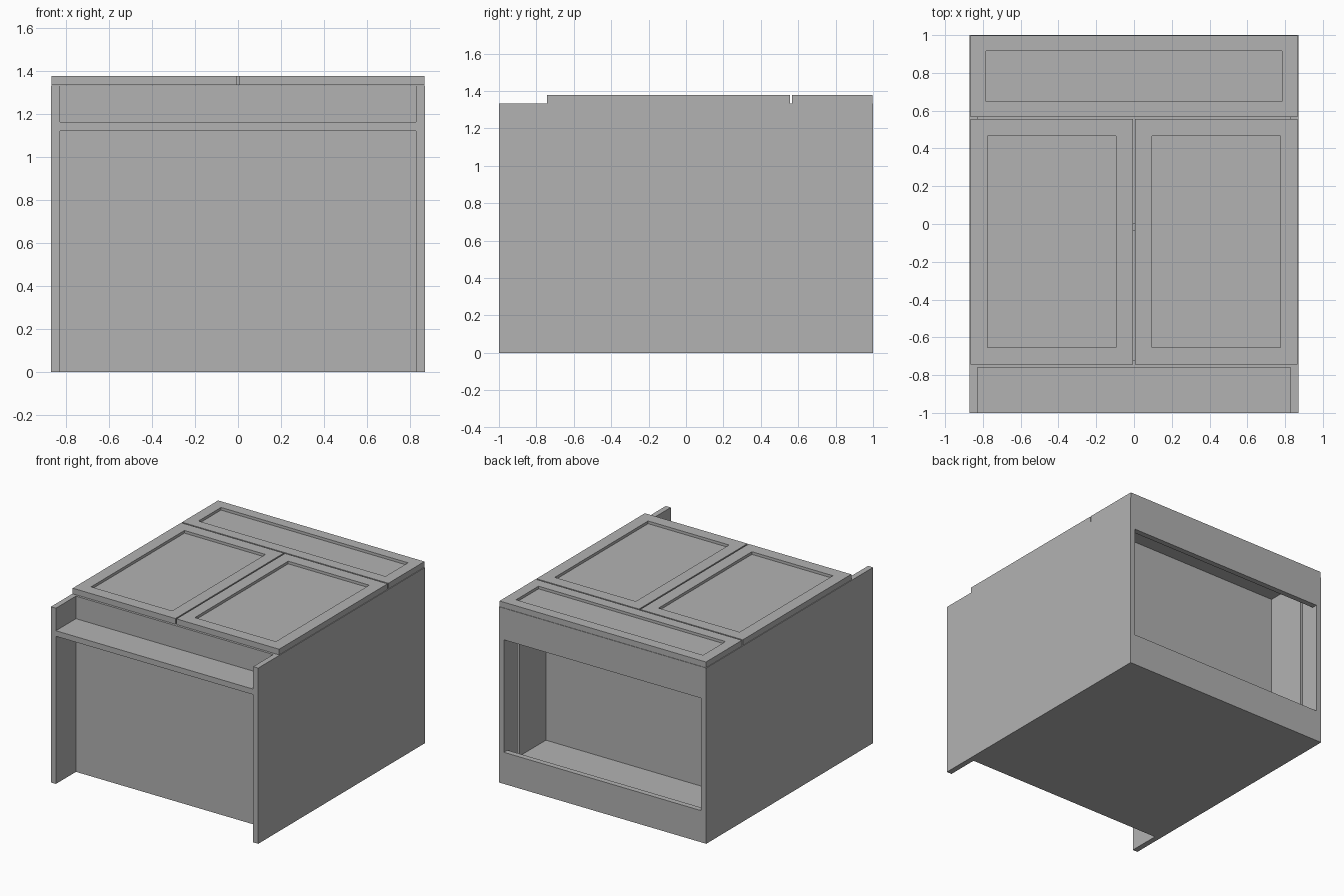
import bpy
import bmesh
from mathutils import Vector

old = bpy.data.objects.get("Cube")
if old:
    bpy.data.objects.remove(old, do_unlink=True)

GREY = (0.448, 0.448, 0.448, 1.0)
mat = bpy.data.materials.new("plain grey board")
mat.use_nodes = True
mat.diffuse_color = GREY
mat.node_tree.nodes["Principled BSDF"].inputs["Base Color"].default_value = GREY


def board(name, x, y, z, margin=0, recess=0.02):
    """Box between the given ranges, optionally with a sunken panel on top."""
    bm = bmesh.new()
    bmesh.ops.create_cube(bm, size=1)
    spans = (x, y, z)
    for v in bm.verts:
        v.co = Vector([s[1] if c > 0 else s[0] for s, c in zip(spans, v.co)])
    if margin:
        bm.normal_update()
        top = max(bm.faces, key=lambda f: f.calc_center_median().z)
        bmesh.ops.inset_individual(bm, faces=[top], thickness=margin)
        bmesh.ops.inset_individual(bm, faces=[top], thickness=0.0005)
        bmesh.ops.translate(bm, verts=top.verts[:], vec=(0, 0, -recess))
    mesh = bpy.data.meshes.new(name)
    bm.to_mesh(mesh)
    bm.free()
    mesh.materials.append(mat)
    ob = bpy.data.objects.new(name, mesh)
    bpy.context.collection.objects.link(ob)
    return ob


def both_sides(name, x, y, z, margin=0):
    """Matching left (+x) and right (-x) boards."""
    board("left_" + name, x, y, z, margin)
    board("right_" + name, (-x[1], -x[0]), y, z, margin)


T = 0.042            # board thickness
IN = 0.87 - T        # inner face of the side panels
FRONT = 1.333        # front plane of the carcass
WIDE = (-IN, IN)

# Carcass, lying on its back
both_sides("side_panel", (IN, 0.87), (-1, 1), (0, FRONT))
board("back_panel", WIDE, (-0.76, 1), (0, 0.012))
board("cabinet_floor", WIDE, (-0.76, -0.72), (0.012, FRONT))
board("toe_kick", WIDE, (-1, -0.76), (1.12, 1.162))
board("shelf", WIDE, (-0.035, 0.005), (0.012, 1.28))
board("back_stretcher", WIDE, (1 - T, 1), (0.012, 0.24))
board("front_stretcher", WIDE, (1 - T, 1), (1.093, FRONT))

# Open drawer box behind the drawer front
OUT, THIN = IN - 0.04, 0.022
DRAWER_Y = (0.57, 0.9)
both_sides("drawer_side", (OUT - THIN, OUT), DRAWER_Y, (0.17, FRONT))
inner = (THIN - OUT, OUT - THIN)
board("drawer_back", inner, DRAWER_Y, (0.17, 0.19))
board("drawer_box_front", inner, DRAWER_Y, (1.3, FRONT))
board("drawer_bottom", inner, (0.57, 0.585), (0.19, 1.3))

# Doors and drawer front with sunken panels
FACE = (FRONT + 0.001, 1.377)
both_sides("door", (0.005, 0.866), (-0.744, 0.556), FACE, 0.128)
board("drawer_front", (-0.866, 0.866), (0.566, 0.998), FACE, 0.115)
